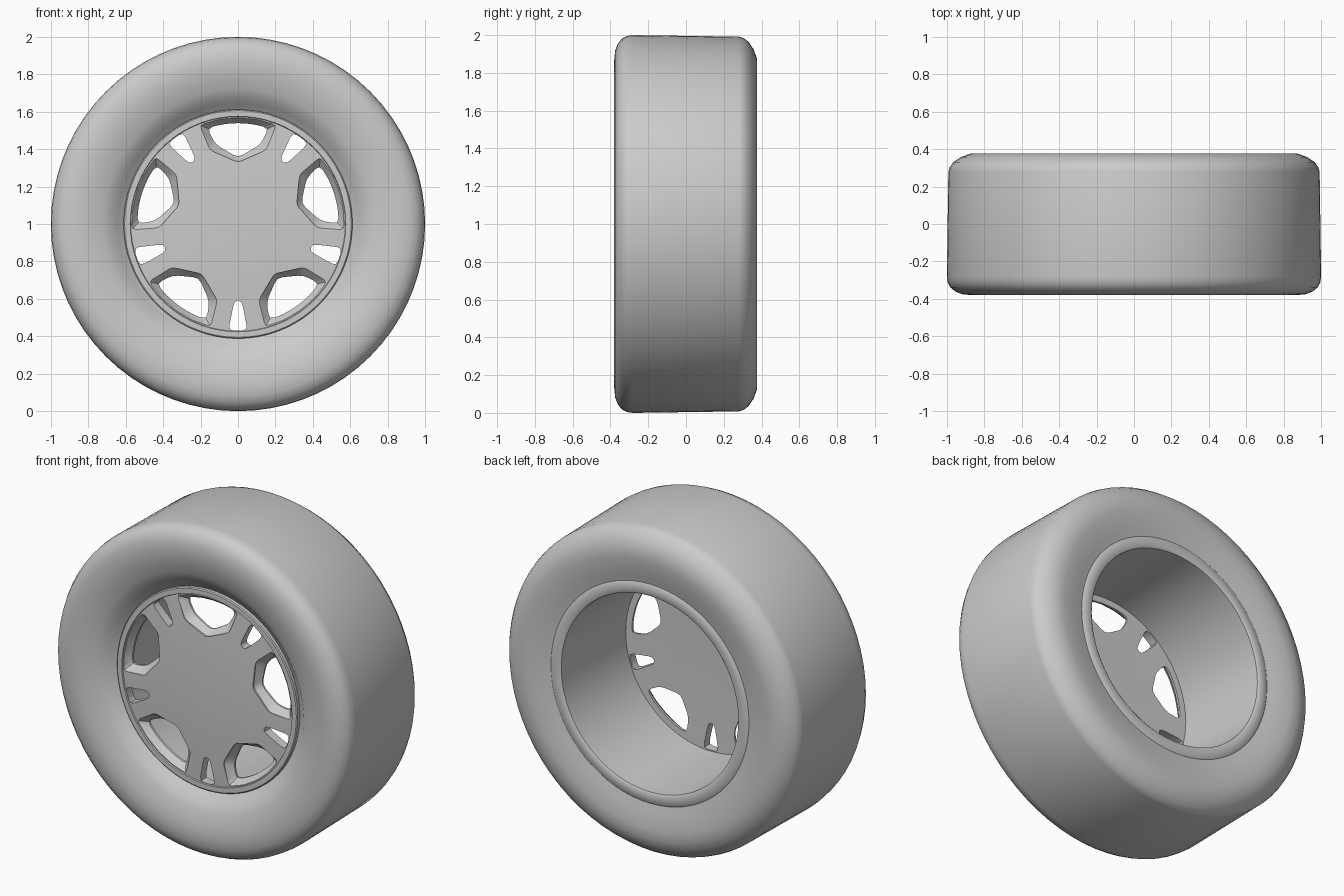
import bpy, bmesh, math
from mathutils import Vector

cube = bpy.data.objects.get("Cube")
if cube:
    bpy.data.objects.remove(cube, do_unlink=True)

STEPS = 72
AXIS_Z = 1.0

grey = bpy.data.materials.new("plain_grey")
grey.use_nodes = True
grey.diffuse_color = (0.6, 0.6, 0.6, 1)
grey.node_tree.nodes["Principled BSDF"].inputs["Base Color"].default_value = (0.6, 0.6, 0.6, 1)


def add_object(name, bm):
    bmesh.ops.recalc_face_normals(bm, faces=bm.faces)
    mesh = bpy.data.meshes.new(name)
    bm.to_mesh(mesh)
    bm.free()
    mesh.materials.append(grey)
    obj = bpy.data.objects.new(name, mesh)
    bpy.context.collection.objects.link(obj)
    return obj


def select_only(obj):
    bpy.ops.object.select_all(action='DESELECT')
    obj.select_set(True)
    bpy.context.view_layer.objects.active = obj


def smooth(obj, degrees):
    select_only(obj)
    bpy.ops.object.shade_smooth_by_angle(angle=math.radians(degrees))


def revolve(name, profile, closed=True):
    """Turn (radius, y) points around the wheel axis."""
    bm = bmesh.new()
    verts = [bm.verts.new((r, y, AXIS_Z)) for r, y in profile]
    pairs = list(zip(verts, verts[1:]))
    if closed:
        pairs.append((verts[-1], verts[0]))
    edges = [bm.edges.new(p) for p in pairs]
    bmesh.ops.spin(bm, geom=verts + edges, cent=(0, 0, AXIS_Z), axis=(0, 1, 0),
                   angle=math.tau, steps=STEPS)
    bmesh.ops.remove_doubles(bm, verts=bm.verts, dist=0.0005)
    return add_object(name, bm)


def rounded(points, radius):
    """Replace each corner by a short three-point curve."""
    out = []
    pts = [Vector(p) for p in points]
    for i, p in enumerate(pts):
        a, b = pts[i - 1] - p, pts[(i + 1) % len(pts)] - p
        start = p + a.normalized() * min(radius, a.length * 0.4)
        end = p + b.normalized() * min(radius, b.length * 0.4)
        out += [start, (start + 2 * p + end) / 4, end]
    return out


def window_outline(half, rim_radius, radius):
    """Mirror the right half of a window and close it with an arc."""
    x, z = half[-1]
    a = math.atan2(x, z)
    arc = [(rim_radius * math.sin(a * t), rim_radius * math.cos(a * t))
           for t in (0.5, 0, -0.5)]
    left = [(-px, pz) for px, pz in reversed(half[1:])]
    return rounded(half + arc + left, radius)


def loft(bm, layers, turn):
    """Join matching outlines at several depths into a solid."""
    c, s = math.cos(turn), math.sin(turn)
    rings = [[bm.verts.new((p.x * c + p.y * s, y, AXIS_Z - p.x * s + p.y * c))
              for p in outline] for outline, y in layers]
    n = len(rings[0])
    for r0, r1 in zip(rings, rings[1:]):
        for i in range(n):
            j = (i + 1) % n
            bm.faces.new((r0[i], r0[j], r1[j], r1[i]))
    bm.faces.new(rings[0])
    bm.faces.new(rings[-1])


# Tyre with rounded shoulders, shallow sidewalls and a slight tread taper
tyre = revolve("tyre", [
    (0.612, -0.275), (0.645, -0.3), (0.68, -0.333), (0.72, -0.35),
    (0.77, -0.366), (0.82, -0.377), (0.87, -0.38), (0.92, -0.375),
    (0.955, -0.361), (0.982, -0.338), (0.996, -0.31), (1.0, -0.28),
    (0.992, 0.28), (0.985, 0.303), (0.966, 0.33), (0.925, 0.358),
    (0.875, 0.376), (0.82, 0.376), (0.76, 0.368), (0.71, 0.358),
    (0.67, 0.348), (0.63, 0.34), (0.63, -0.25)])
smooth(tyre, 40)

# Open rim barrel behind the face, with a flat flange at the back
barrel = revolve("rim_barrel", [
    (0.675, 0.345), (0.665, 0.353), (0.61, 0.357), (0.6, 0.35),
    (0.59, 0.1), (0.577, -0.25), (0.61, -0.25), (0.625, 0.1), (0.64, 0.33)])
smooth(barrel, 40)

# Thin wheel face with a gently domed hub and a slim outer lip
face = revolve("wheel_face", [
    (0, -0.315), (0.2, -0.313), (0.32, -0.308), (0.573, -0.294),
    (0.576, -0.301), (0.606, -0.301), (0.612, -0.296), (0.612, -0.24),
    (0.45, -0.245), (0, -0.25)], closed=False)

# Five large bevelled windows and five narrow slots between them
pocket = window_outline([(0, 0.33), (0.15, 0.395), (0.205, 0.53)], 0.57, 0.02)
hole = window_outline([(0, 0.355), (0.12, 0.425), (0.165, 0.512)], 0.54, 0.03)
slot = rounded([(-0.02, 0.41), (0.02, 0.41), (0.052, 0.57), (-0.052, 0.57)], 0.03)
bm = bmesh.new()
for k in range(5):
    turn = math.tau * k / 5
    loft(bm, [(pocket, -0.4), (pocket, -0.296), (hole, -0.256), (hole, -0.1)], turn)
    loft(bm, [(slot, -0.4), (slot, -0.1)], turn + math.pi / 5)
cutter = add_object("window_cutter", bm)
cutter.hide_render = True

cut = face.modifiers.new("windows", 'BOOLEAN')
cut.operation = 'DIFFERENCE'
cut.solver = 'EXACT'
cut.object = cutter
select_only(face)
bpy.ops.object.modifier_apply(modifier=cut.name)
bpy.data.objects.remove(cutter, do_unlink=True)
smooth(face, 25)
